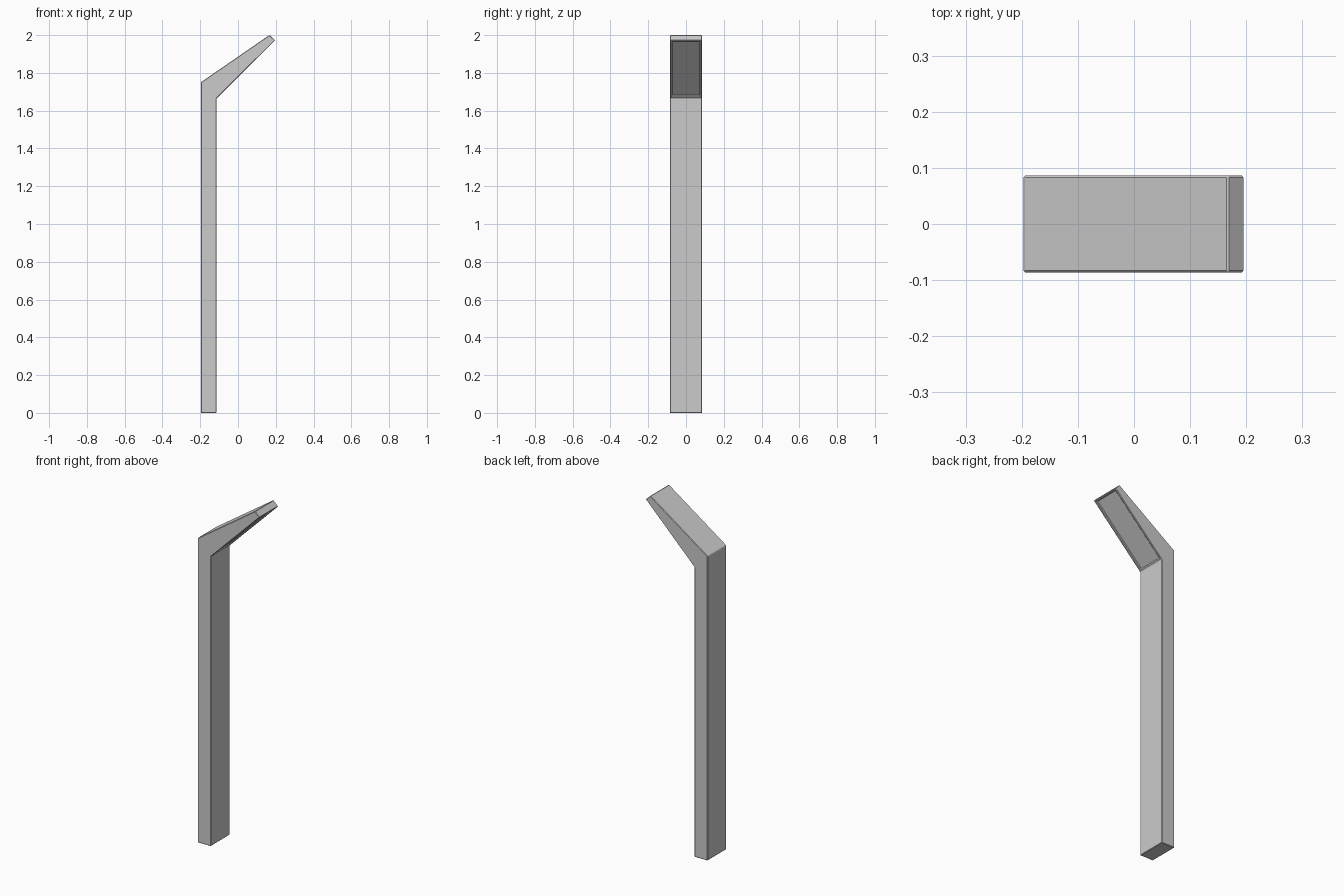
import bpy, bmesh
from mathutils import Vector

if "Cube" in bpy.data.objects:
    bpy.data.objects.remove(bpy.data.objects["Cube"])

HALF = 0.086  # half depth in y

# Side profile (x, z): straight post with a tapered angled head
profile = [(-0.197, 0), (-0.113, 0), (-0.113, 1.665),
           (0.197, 1.973), (0.167, 2.001), (-0.197, 1.75)]

bm = bmesh.new()
face = bm.faces.new([bm.verts.new((x, -HALF, z)) for x, z in profile])
ext = bmesh.ops.extrude_face_region(bm, geom=[face])
moved = [v for v in ext["geom"] if isinstance(v, bmesh.types.BMVert)]
bmesh.ops.translate(bm, verts=moved, vec=(0, 2 * HALF, 0))
bmesh.ops.recalc_face_normals(bm, faces=bm.faces)

# Recessed light panel on the underside of the head
under = max(bm.faces, key=lambda f: f.normal.dot(Vector((0.7, 0, -0.7))))
bmesh.ops.inset_region(bm, faces=[under], thickness=0.015)
bmesh.ops.inset_region(bm, faces=[under], thickness=0.001, depth=-0.01)

mesh = bpy.data.meshes.new("lamp_post")
bm.to_mesh(mesh)
bm.free()
post = bpy.data.objects.new("lamp_post", mesh)
bpy.context.collection.objects.link(post)

# Fine bevel on all hard edges
bevel = post.modifiers.new("edge_bevel", 'BEVEL')
bevel.width = 0.003
bevel.segments = 1
bevel.limit_method = 'ANGLE'
bevel.angle_limit = 0.5
